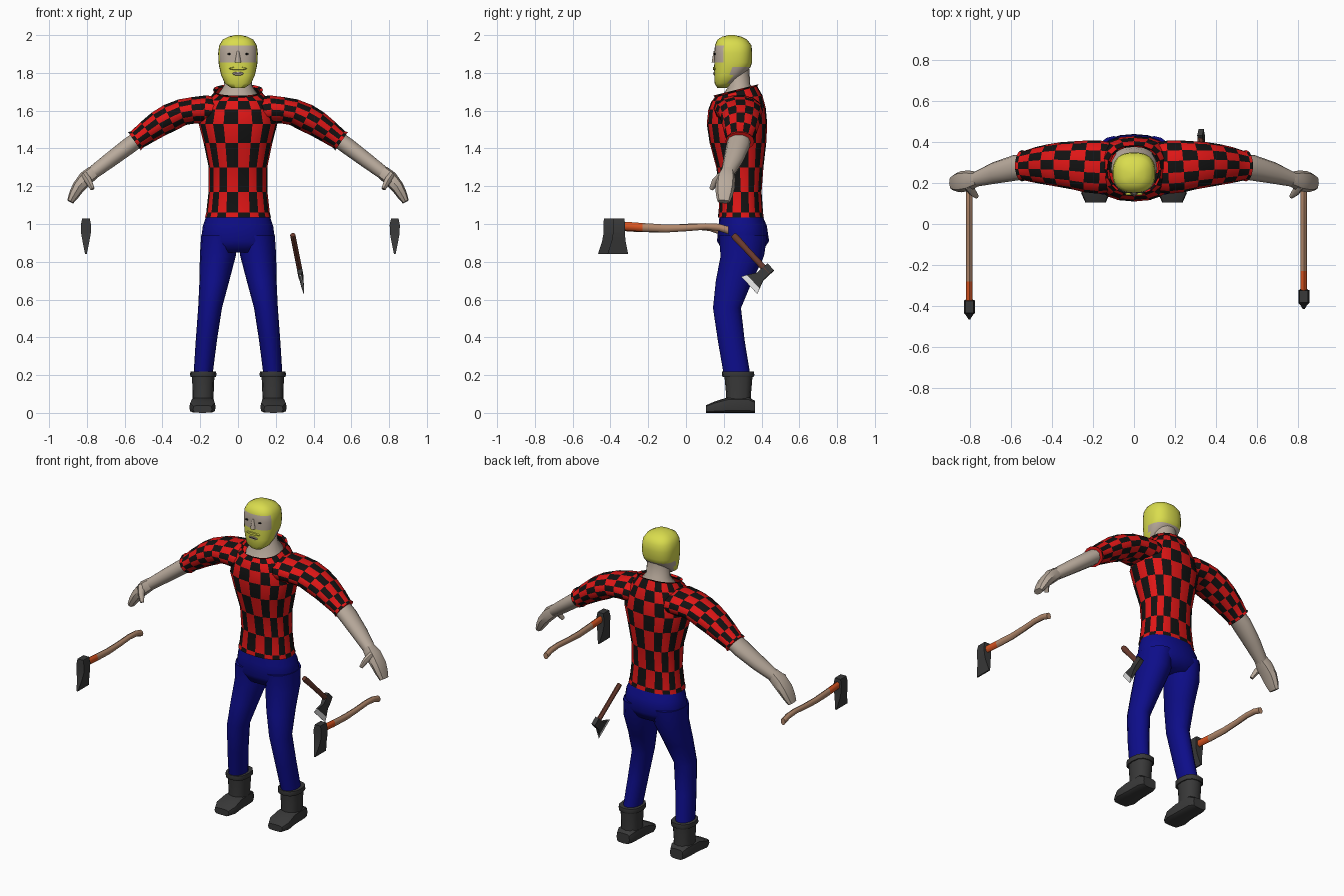
import bpy, bmesh, math
from mathutils import Vector

if "Cube" in bpy.data.objects:
    bpy.data.objects.remove(bpy.data.objects["Cube"])


def material(name, r, g, b):
    m = bpy.data.materials.new(name)
    m.use_nodes = True
    m.diffuse_color = (r, g, b, 1)
    m.node_tree.nodes["Principled BSDF"].inputs["Base Color"].default_value = (r, g, b, 1)
    return m


RED = material("red_cloth", .75, .008, .008)
BLACK = material("black", .006, .006, .006)
YELLOW = material("yellow_hair", .7, .72, .075)
SKIN = material("skin", .48, .4, .33)
BLUE = material("blue_denim", .004, .004, .25)
GREY = material("dark_grey", .04, .04, .04)
TAN = material("tan_wood", .45, .25, .15)
ORANGE = material("orange_paint", .7, .09, .015)
BROWN = material("brown_wood", .15, .045, .028)
WHITE = material("steel_edge", .8, .8, .8)


def loft(name, rings, mats, n=16, power=1.0, phase=0.0, rule=None, angle=45, caps=True):
    """Skin a row of rings, each given as (centre, half axis U, half axis V)."""
    bm = bmesh.new()
    rows = []
    for c, u, v in rings:
        row = []
        for k in range(n):
            a = phase + math.tau * k / n
            ca, sa = math.cos(a), math.sin(a)
            ca = math.copysign(abs(ca) ** power, ca)
            sa = math.copysign(abs(sa) ** power, sa)
            row.append(bm.verts.new(c + u * ca + v * sa))
        rows.append(row)
    for i in range(len(rows) - 1):
        for k in range(n):
            m = (k + 1) % n
            f = bm.faces.new((rows[i][k], rows[i][m], rows[i + 1][m], rows[i + 1][k]))
            if rule:
                f.material_index = rule(i, k, f.calc_center_median())
    if caps:
        bm.faces.new(rows[0])
        last = bm.faces.new(rows[-1])
        if rule:
            last.material_index = rule(len(rows) - 2, 0, last.calc_center_median())
    bmesh.ops.recalc_face_normals(bm, faces=bm.faces)
    me = bpy.data.meshes.new(name)
    bm.to_mesh(me)
    bm.free()
    for m in mats:
        me.materials.append(m)
    ob = bpy.data.objects.new(name, me)
    bpy.context.collection.objects.link(ob)
    bpy.ops.object.select_all(action='DESELECT')
    ob.select_set(True)
    bpy.context.view_layer.objects.active = ob
    bpy.ops.object.shade_smooth_by_angle(angle=math.radians(angle))
    return ob


def flat(x, y, z, rx, ry, tilt=0):
    """Horizontal ring, optionally raised towards the back."""
    return Vector((x, y, z)), Vector((rx, 0, 0)), Vector((0, ry, tilt))


def upright(x, y, z, rx, rz):
    """Ring facing the front."""
    return Vector((x, y, z)), Vector((rx, 0, 0)), Vector((0, 0, rz))


def limb(points, side=1):
    """Rings square to a path of (x, y, z, depth radius, height radius)."""
    pos = [Vector((side * p[0], p[1], p[2])) for p in points]
    rings = []
    for i, p in enumerate(points):
        t = (pos[min(i + 1, len(pos) - 1)] - pos[max(i - 1, 0)]).normalized()
        u = Vector((0, 1, 0))
        u = (u - t * u.dot(t)).normalized()
        rings.append((pos[i], u * p[3], t.cross(u) * p[4]))
    return rings


def checks(i, k, c):
    return (i + k) % 2


# Shirt body and the neck inside its open collar
loft("shirt_body", [flat(0, .29, 1.035, .175, .122), flat(0, .29, 1.06, .168, .118),
                    flat(0, .29, 1.17, .156, .11), flat(0, .285, 1.3, .155, .125),
                    flat(0, .275, 1.43, .182, .15), flat(0, .27, 1.53, .208, .16),
                    flat(0, .27, 1.61, .19, .152, .005), flat(0, .27, 1.665, .155, .135, .015),
                    flat(0, .265, 1.7, .12, .112, .03), flat(0, .265, 1.71, .132, .12, .03)],
     [RED, BLACK], n=20, power=.85, rule=checks, caps=False, angle=60)
loft("neck", [flat(0, .27, 1.63, .125, .115), flat(0, .27, 1.68, .11, .1, .025),
              flat(0, .28, 1.73, .075, .06, .01), flat(0, .275, 1.82, .068, .06)], [SKIN])


# Head: beard and hair with a bare face band and nape
def hair(i, k, c):
    face = 1.86 < c.z < 1.945 and c.y < .195
    nape = c.z < 1.835 and c.y > .235
    return 1 if face or nape else 0


loft("head", [flat(0, .19, 1.72, .035, .025), flat(0, .202, 1.745, .07, .05),
              flat(0, .23, 1.79, .09, .08), flat(0, .245, 1.83, .099, .096),
              flat(0, .25, 1.855, .103, .1), flat(0, .25, 1.905, .105, .1),
              flat(0, .25, 1.945, .1, .097), flat(0, .245, 1.975, .082, .08),
              flat(0, .242, 1.992, .05, .05), flat(0, .24, 2, .015, .015)],
     [YELLOW, SKIN], n=28, power=.8, rule=hair, angle=60)
loft("nose", [flat(0, .15, 1.855, .016, .014), flat(0, .15, 1.868, .014, .012),
              flat(0, .152, 1.915, .006, .006)], [SKIN], n=8)
loft("moustache", [upright(0, .16, 1.822, .05, .012), upright(0, .143, 1.824, .04, .007)],
     [YELLOW], n=12)
loft("lips", [upright(0, .154, 1.796, .032, .011), upright(0, .146, 1.796, .026, .008)],
     [SKIN], n=12)
loft("mouth_line", [upright(0, .148, 1.796, .022, .002), upright(0, .144, 1.796, .022, .002)],
     [BLACK], n=8)

# Seat of the trousers
loft("trouser_seat", [flat(0, .29, 1.05, .165, .112), flat(0, .3, .99, .186, .128),
                      flat(0, .302, .91, .197, .138), flat(0, .3, .85, .17, .1)],
     [BLUE], n=20, power=.9, angle=60)

for s, tag in ((1, "left"), (-1, "right")):
    # Sleeve, forearm, hand and thumb
    loft(tag + "_sleeve", limb([(.1, .275, 1.595, .12, .075), (.17, .278, 1.605, .13, .078),
                                (.235, .282, 1.602, .127, .072), (.295, .287, 1.592, .118, .072),
                                (.36, .29, 1.563, .11, .076), (.42, .29, 1.53, .1, .072),
                                (.48, .288, 1.488, .088, .064), (.535, .285, 1.447, .073, .055),
                                (.548, .285, 1.438, .077, .06)], s),
         [BLACK, RED], n=14, rule=checks, angle=60)
    loft(tag + "_forearm", limb([(.5, .285, 1.47, .06, .045), (.58, .275, 1.412, .063, .046),
                                 (.68, .25, 1.337, .053, .042), (.78, .217, 1.262, .036, .036)], s),
         [SKIN], n=10, angle=60)
    loft(tag + "_hand", limb([(.765, .22, 1.275, .036, .036), (.805, .212, 1.242, .05, .04),
                              (.845, .207, 1.195, .052, .034), (.868, .203, 1.155, .045, .028),
                              (.888, .2, 1.118, .034, .018)], s), [SKIN], n=8, power=.85)
    loft(tag + "_thumb", limb([(.81, .19, 1.255, .026, .022), (.79, .155, 1.225, .02, .018),
                               (.77, .135, 1.185, .012, .011)], s), [SKIN], n=8)

    # Trouser leg
    loft(tag + "_trouser_leg", [flat(s * .1, .302, .94, .095, .128), flat(s * .107, .298, .83, .095, .115),
                                flat(s * .125, .255, .7, .079, .097), flat(s * .148, .217, .555, .063, .074),
                                flat(s * .168, .24, .38, .056, .071), flat(s * .186, .272, .19, .05, .07)],
         [BLUE], n=16, angle=60)

    # Boot
    loft(tag + "_boot_shaft", [flat(s * .186, .278, .03, .056, .07), flat(s * .185, .278, .1, .056, .066),
                               flat(s * .184, .278, .19, .059, .074)], [GREY], n=12, power=.8)
    loft(tag + "_boot_cuff", [flat(s * .184, .276, .19, .066, .082), flat(s * .184, .276, .2, .07, .086),
                              flat(s * .184, .276, .22, .068, .084)], [GREY], n=12, power=.8)
    loft(tag + "_boot_foot", [upright(s * .188, .365, .032, .045, .032), upright(s * .187, .33, .042, .06, .042),
                              upright(s * .187, .22, .041, .063, .041), upright(s * .188, .15, .03, .07, .03),
                              upright(s * .188, .105, .02, .05, .02)],
         [GREY], n=12, power=.5, angle=35)

    # Eye
    loft(tag + "_eye", [upright(s * .045, .157, 1.9, .011, .005), upright(s * .045, .149, 1.9, .009, .004)],
         [BLACK], n=8)

# Two felling axes, each with a painted neck on the handle
for tag, x, y in (("left", .83, -.355), ("right", -.805, -.405)):
    loft(tag + "_axe_head", [flat(x, y, 1.03, .028, .042), flat(x, y, .995, .038, .045),
                             flat(x, y, .95, .036, .045), flat(x, y - .002, .91, .026, .052),
                             flat(x, y - .006, .84, .006, .078)],
         [GREY], n=4, phase=math.pi / 4, angle=20)
    loft(tag + "_axe_handle", [upright(x, y + d, z, .016, r) for d, z, r in
                               ((0, .988, .022), (.045, .988, .023), (.125, .982, .023),
                                (.25, .976, .021), (.36, .98, .018), (.46, .987, .017),
                                (.53, .982, .019), (.58, .966, .021))],
         [TAN, ORANGE], n=8, rule=lambda i, k, c: 1 if i < 2 else 0)

# Hatchet hanging beside the left hip
butt = Vector((.29, .25, .942))
along = Vector((.042, .195, -.21)).normalized()
out = Vector((.1, -.75, -.66))
out = (out - along * out.dot(along)).normalized()
across = along.cross(out)
loft("hatchet_handle", [(butt + along * d, out * r, across * .014) for d, r in
                        ((0, .015), (.02, .019), (.1, .016), (.2, .016), (.285, .017))],
     [BROWN], n=8)
eye = butt + along * .262
loft("hatchet_head", [(eye + out * o + along * sh, along * w, across * t) for o, sh, w, t in
                      ((-.03, 0, .034, .018), (.022, 0, .036, .02), (.045, 0, .036, .015),
                       (.092, -.004, .07, .009), (.12, -.004, .09, .001))],
     [GREY, WHITE], n=4, phase=math.pi / 4, angle=20, rule=lambda i, k, c: 1 if i == 3 else 0)
